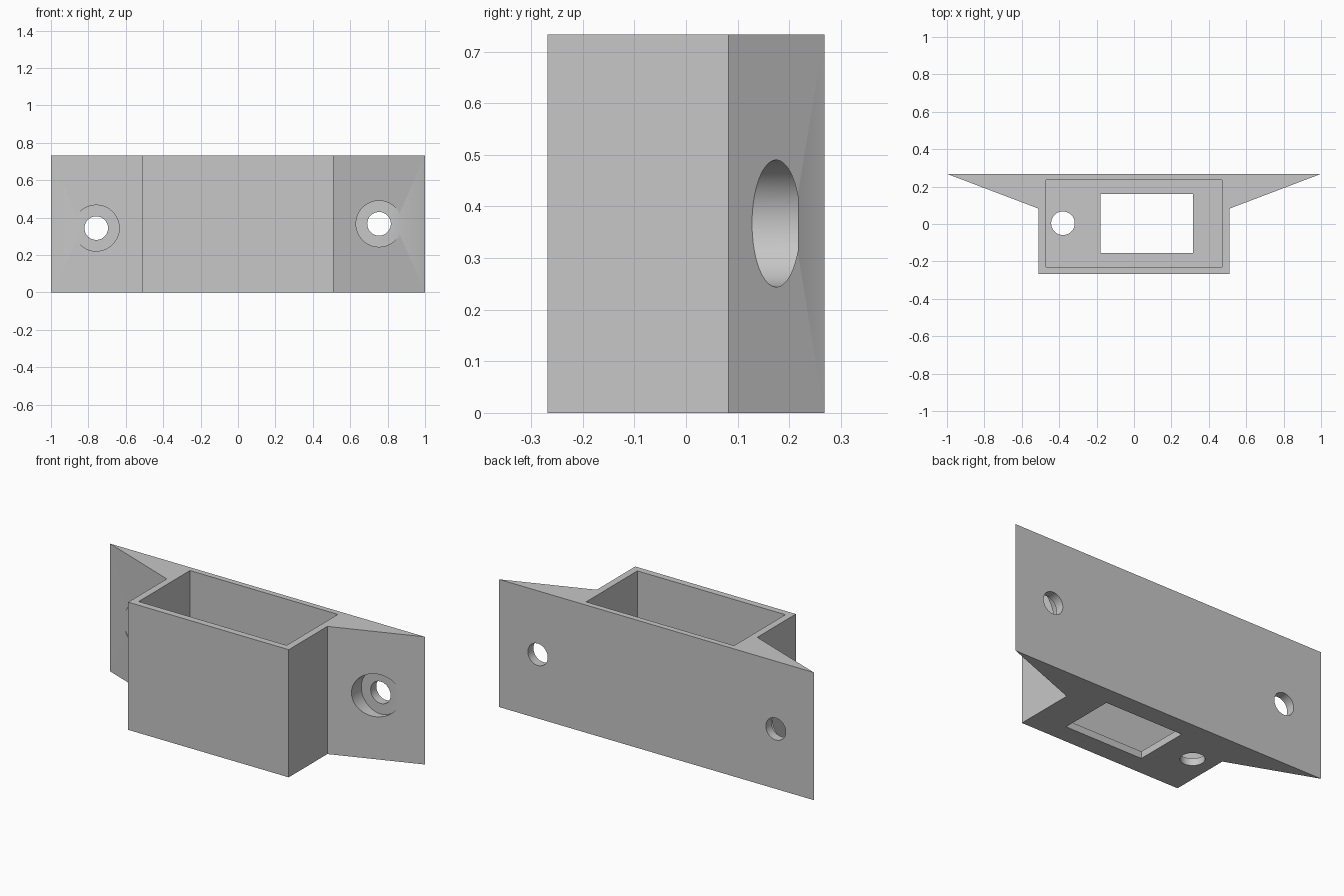
import bpy
import bmesh
from math import radians

default = bpy.data.objects.get("Cube")
if default:
    bpy.data.objects.remove(default, do_unlink=True)

HEIGHT = 0.733
DEPTH = 0.268      # half depth of the box
HALF_BOX = 0.51    # half width of the box
WING_Y = 0.082     # where the wings leave the box sides
FLOOR = 0.04

grey = bpy.data.materials.new("plain grey")
grey.use_nodes = True
grey.diffuse_color = (0.57, 0.57, 0.57, 1)
grey.node_tree.nodes["Principled BSDF"].inputs["Base Color"].default_value = (0.57, 0.57, 0.57, 1)


def prism(name, outline, z0, z1):
    """Extrude a flat outline from z0 up to z1."""
    bm = bmesh.new()
    face = bm.faces.new([bm.verts.new((x, y, z0)) for x, y in outline])
    top = bmesh.ops.extrude_face_region(bm, geom=[face])["geom"]
    bmesh.ops.translate(bm, vec=(0, 0, z1 - z0),
                        verts=[v for v in top if isinstance(v, bmesh.types.BMVert)])
    bmesh.ops.recalc_face_normals(bm, faces=bm.faces)
    mesh = bpy.data.meshes.new(name)
    bm.to_mesh(mesh)
    bm.free()
    obj = bpy.data.objects.new(name, mesh)
    bpy.context.collection.objects.link(obj)
    mesh.materials.append(grey)
    return obj


def block(name, x0, x1, y0, y1, z0, z1):
    return prism(name, [(x0, y0), (x1, y0), (x1, y1), (x0, y1)], z0, z1)


def cylinder(name, radius, length, location, along_y=False):
    bpy.ops.mesh.primitive_cylinder_add(
        vertices=64, radius=radius, depth=length, location=location,
        rotation=(radians(90) if along_y else 0, 0, 0))
    obj = bpy.context.object
    obj.name = name
    obj.data.materials.append(grey)
    return obj


# Box with a tapered mounting wing on each side
half = [(HALF_BOX, -DEPTH), (HALF_BOX, WING_Y), (1, DEPTH)]
body = prism("wall_housing", half + [(-x, y) for x, y in reversed(half)], 0, HEIGHT)

# Open cavity, floor window and floor cable hole
cutters = [
    block("cavity_cutter", -0.47, 0.47, -0.23, 0.235, FLOOR, HEIGHT + 0.1),
    block("window_cutter", -0.178, 0.315, -0.155, 0.16, -0.1, FLOOR + 0.1),
    cylinder("cable_hole_cutter", 0.063, 0.2, (-0.38, 0.004, 0.02)),
]

# Screw holes with counterbores, set at slightly different heights
SEAT_Y = 0.217
for side, x, z in (("right", -0.758, 0.344), ("left", 0.754, 0.367)):
    cutters.append(cylinder(side + "_screw_cutter", 0.063, 0.8, (x, 0.2, z), True))
    cutters.append(cylinder(side + "_counterbore_cutter", 0.123, 0.3,
                            (x, SEAT_Y - 0.15, z), True))

bpy.ops.object.select_all(action="DESELECT")
body.select_set(True)
bpy.context.view_layer.objects.active = body
for cutter in cutters:
    cutter.hide_render = True
    mod = body.modifiers.new(cutter.name, "BOOLEAN")
    mod.operation = "DIFFERENCE"
    mod.solver = "EXACT"
    mod.object = cutter
    bpy.ops.object.modifier_apply(modifier=mod.name)
    bpy.data.objects.remove(cutter, do_unlink=True)

bpy.ops.object.shade_smooth_by_angle(angle=radians(25))
